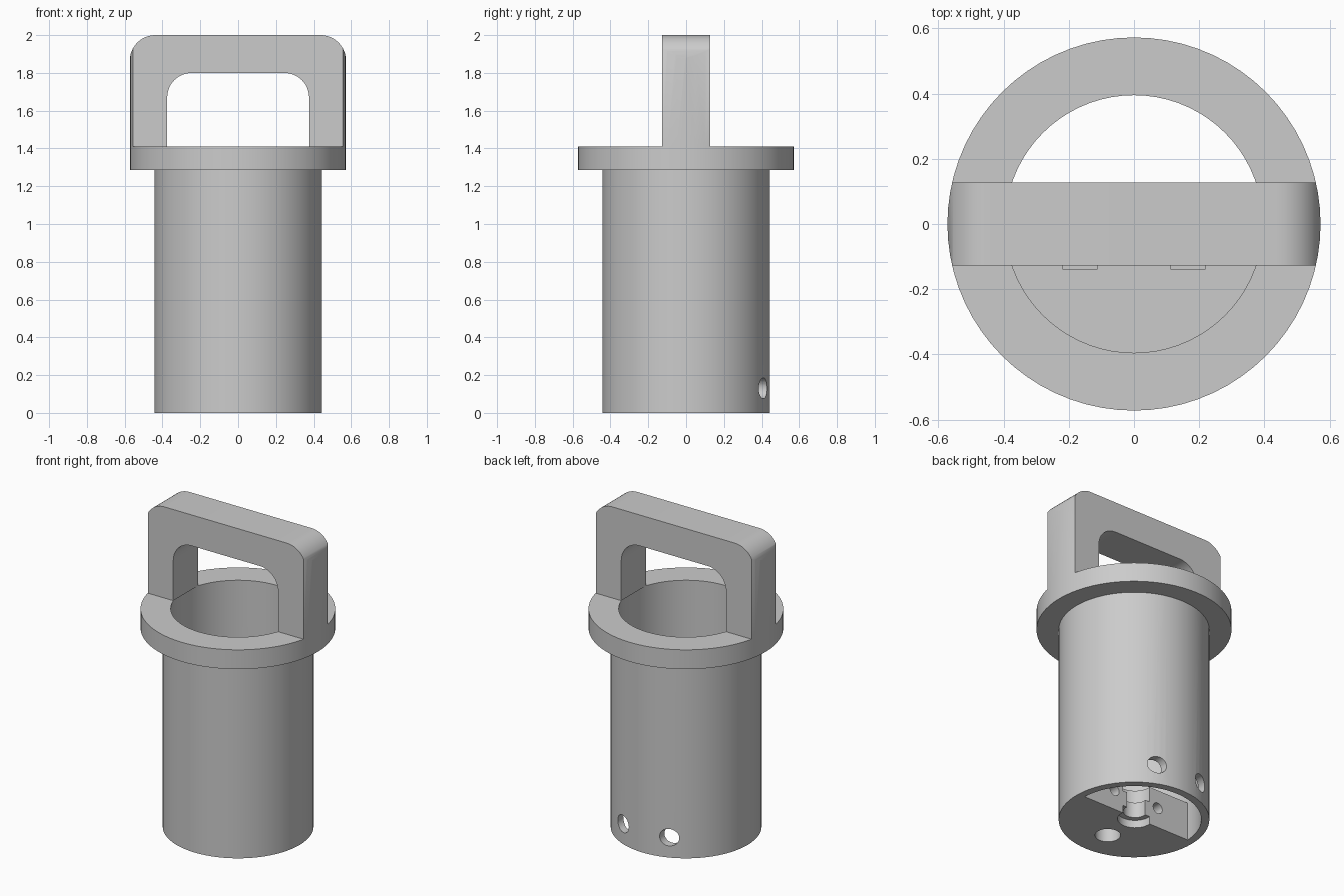
import bpy, bmesh, math
from mathutils import Matrix

cube = bpy.data.objects.get("Cube")
if cube:
    bpy.data.objects.remove(cube, do_unlink=True)

grey = bpy.data.materials.new("plain grey")
grey.use_nodes = True
colour = (0.6, 0.6, 0.6, 1)
grey.diffuse_color = colour
grey.node_tree.nodes["Principled BSDF"].inputs["Base Color"].default_value = colour


def make(name, bm):
    bmesh.ops.recalc_face_normals(bm, faces=bm.faces)
    mesh = bpy.data.meshes.new(name)
    bm.to_mesh(mesh)
    bm.free()
    mesh.materials.append(grey)
    obj = bpy.data.objects.new(name, mesh)
    bpy.context.collection.objects.link(obj)
    return obj


def lathe(name, profile, centre=(0, 0, 0), steps=72):
    """Closed solid of revolution from (radius, height) pairs."""
    bm = bmesh.new()
    rings = []
    for r, z in profile:
        rings.append([bm.verts.new((r * math.cos(a), r * math.sin(a), z))
                      for a in (math.tau * i / steps for i in range(steps))])
    for low, high in zip(rings, rings[1:]):
        for i in range(steps):
            j = (i + 1) % steps
            bm.faces.new((low[i], low[j], high[j], high[i]))
    bm.faces.new(rings[0][::-1])
    bm.faces.new(rings[-1])
    bmesh.ops.translate(bm, verts=bm.verts, vec=centre)
    return make(name, bm)


def box(name, low, high):
    bm = bmesh.new()
    size = [b - a for a, b in zip(low, high)]
    mid = [(a + b) / 2 for a, b in zip(low, high)]
    bmesh.ops.create_cube(bm, size=1, matrix=Matrix.Translation(mid) @ Matrix.Diagonal((*size, 1)))
    return make(name, bm)


def rod_y(name, x, z, r, y0, y1):
    """Cylinder lying along y."""
    bm = bmesh.new()
    place = Matrix.Translation((x, (y0 + y1) / 2, z)) @ Matrix.Rotation(math.pi / 2, 4, "X")
    bmesh.ops.create_cone(bm, cap_ends=True, segments=32, radius1=r, radius2=r,
                          depth=y1 - y0, matrix=place)
    return make(name, bm)


def combine(obj, tool, operation="DIFFERENCE"):
    tool.hide_render = True
    mod = obj.modifiers.new("cut", "BOOLEAN")
    mod.operation = operation
    mod.solver = "EXACT"
    mod.object = tool
    bpy.context.view_layer.objects.active = obj
    bpy.ops.object.modifier_apply(modifier=mod.name)
    bpy.data.objects.remove(tool, do_unlink=True)


def smooth(obj):
    bpy.ops.object.select_all(action="DESELECT")
    obj.select_set(True)
    bpy.context.view_layer.objects.active = obj
    bpy.ops.object.shade_smooth_by_angle(angle=math.radians(30))


RIM, TOP = 0.572, 1.41
FLOOR, FACE = 0.25, 0.02

# Tube with flange, bored out except for a half-round block at the bottom front
body = lathe("flanged_tube", [(0.442, 0), (0.442, 1.285), (RIM, 1.285), (RIM, TOP)])
bore = lathe("bore_cutter", [(0.395, -0.2), (0.395, 1.6)])
combine(bore, box("block_space", (-1, -1, -1), (1, FACE, FLOOR)))
combine(body, bore)

# Stepped half-round groove in the block's flat face
combine(body, lathe("groove_cutter", [(0.103, -0.1), (0.103, 0.05), (0.07, 0.05), (0.07, 0.15),
                                      (0.103, 0.15), (0.103, 0.35)], (0, 0.01, 0), 48))

# Blind hole in the underside
combine(body, lathe("blind_hole_cutter", [(0.075, -0.1), (0.075, 0.17)], (0, -0.24, 0), 32))

# Wall holes, screw holes and nut slots on both sides
for x in (-0.165, 0.165):
    combine(body, rod_y("wall_hole_cutter", x, 0.13, 0.055, 0.2, 0.6))
    combine(body, rod_y("screw_hole_cutter", x, 0.13, 0.035, -0.12, 0.1))
    combine(body, box("nut_slot_cutter", (x - 0.052, -0.14, 0.07), (x + 0.052, -0.09, 0.4)))
smooth(body)


# Handle arch, extruded front to back and trimmed to the flange's round outline
def arch(half, top, radius, bottom, steps=12):
    pts = [(half, bottom)]
    for i in range(steps + 1):
        a = math.pi / 2 * i / steps
        pts.append((half - radius + radius * math.cos(a), top - radius + radius * math.sin(a)))
    return pts + [(-x, z) for x, z in reversed(pts)]


def extrude_y(name, points, depth):
    bm = bmesh.new()
    face = bm.faces.new([bm.verts.new((x, -depth, z)) for x, z in points])
    new = bmesh.ops.extrude_face_region(bm, geom=[face])["geom"]
    bmesh.ops.translate(bm, vec=(0, 2 * depth, 0),
                        verts=[g for g in new if isinstance(g, bmesh.types.BMVert)])
    return make(name, bm)


handle = extrude_y("handle", arch(RIM + 0.001, 2, 0.135, TOP), 0.127)
combine(handle, extrude_y("opening_cutter", arch(0.375, 1.8, 0.13, 1.2), 0.3))
combine(handle, lathe("round_trim", [(RIM, 1.2), (RIM, 2.2)]), "INTERSECT")
smooth(handle)
